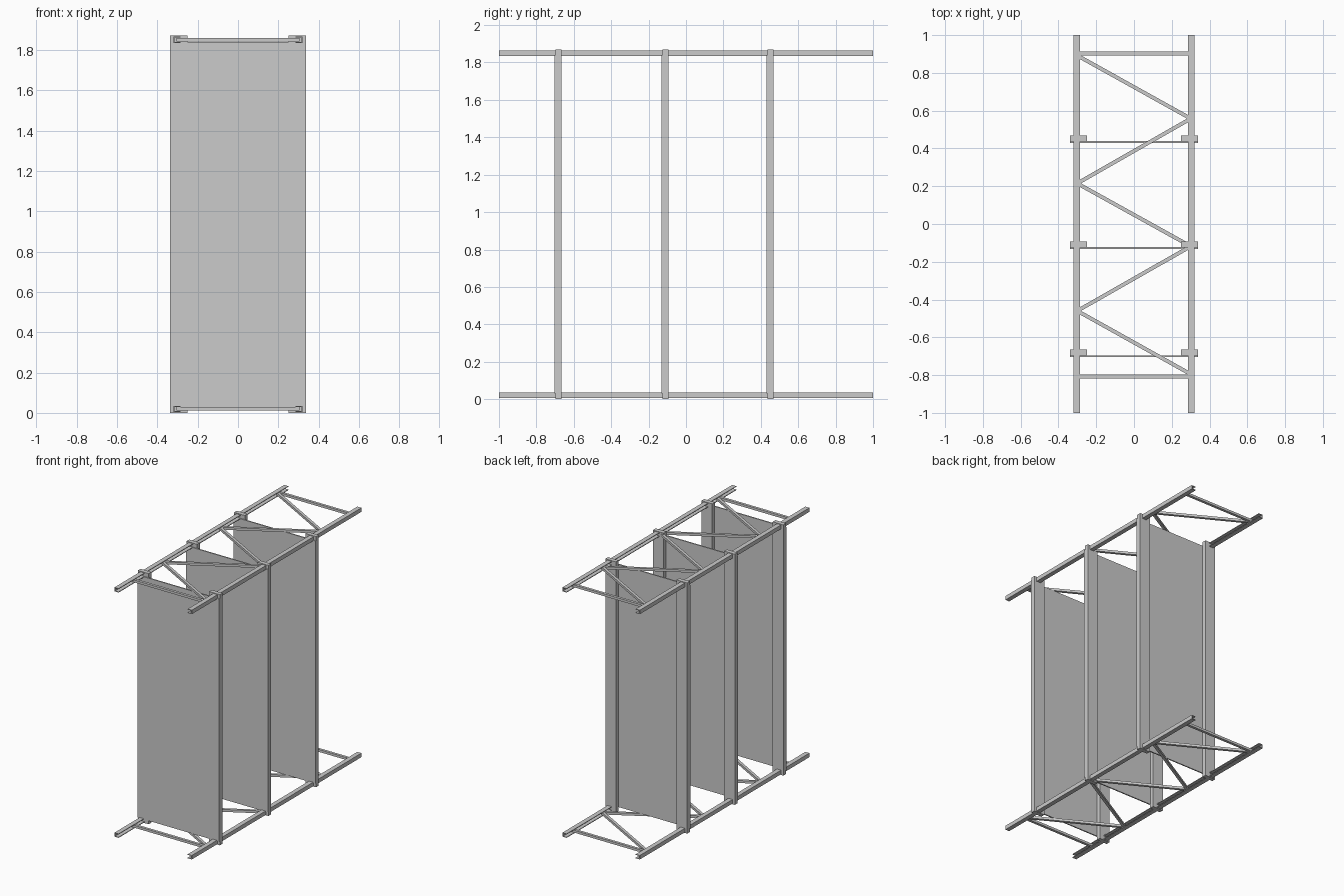
import bpy, bmesh, math
from mathutils import Vector

if "Cube" in bpy.data.objects:
    bpy.data.objects.remove(bpy.data.objects["Cube"])

H = 1.87            # overall height
CHORD_X = 0.302     # centre line of the long rails
RAIL_Z = (0.005, H - 0.035)


def make_object(name, bm):
    bmesh.ops.recalc_face_normals(bm, faces=bm.faces)
    mesh = bpy.data.meshes.new(name)
    bm.to_mesh(mesh)
    bm.free()
    obj = bpy.data.objects.new(name, mesh)
    bpy.context.collection.objects.link(obj)
    return obj


def box(name, lo, hi):
    bm = bmesh.new()
    bmesh.ops.create_cube(bm, size=1)
    for v in bm.verts:
        v.co = Vector([l + (c + 0.5) * (h - l) for c, l, h in zip(v.co, lo, hi)])
    return make_object(name, bm)


def channel(name, side, z):
    # C-section rail along y, open towards the centre of the frame
    o, i, t, h = 0.319, 0.285, 0.005, 0.03
    profile = [(o, 0), (o, h), (i, h), (i, h - t), (o - t, h - t),
               (o - t, t), (i, t), (i, 0)]
    bm = bmesh.new()
    face = bm.faces.new([bm.verts.new((side * x, -1, z + dz)) for x, dz in profile])
    ext = bmesh.ops.extrude_face_region(bm, geom=[face])
    verts = [e for e in ext["geom"] if isinstance(e, bmesh.types.BMVert)]
    bmesh.ops.translate(bm, verts=verts, vec=(0, 2, 0))
    return make_object(name, bm)


def brace(name, a, b, z):
    # Flat bar between two plan points
    a, b = Vector((*a, z)), Vector((*b, z))
    d = b - a
    obj = box(name, (-d.length / 2, -0.010, -0.009), (d.length / 2, 0.010, 0.009))
    obj.location = (a + b) / 2
    obj.rotation_euler.z = math.atan2(d.y, d.x)
    return obj


# Upper and lower lattice frames
zigzag = [(-0.295, 0.892), (0.295, 0.558), (-0.295, 0.215),
          (0.295, -0.118), (-0.295, -0.46), (0.295, -0.795)]
for level, z in zip(("lower", "upper"), RAIL_Z):
    channel(level + "_left_rail", -1, z)
    channel(level + "_right_rail", 1, z)
    zc = z + 0.015
    for k, y in enumerate((0.903, -0.807)):
        brace(f"{level}_cross_bar_{k + 1}", (-0.305, y), (0.305, y), zc)
    for k, (a, b) in enumerate(zip(zigzag, zigzag[1:])):
        # pull joints slightly apart in y, as in a welded zigzag
        brace(f"{level}_diagonal_{k + 1}", (a[0], a[1] - 0.003), (b[0], b[1] + 0.003), zc)

# Pairs of posts, each carrying a flat sheet on the front
for k, y in enumerate((-0.685, -0.113, 0.449)):
    for side, label in ((-1, "left"), (1, "right")):
        xs = sorted((side * 0.25, side * 0.338))
        box(f"{label}_post_{k + 1}", (xs[0], y - 0.012, 0), (xs[1], y + 0.020, H))
    box(f"panel_{k + 1}", (-0.338, y - 0.019, 0.03), (0.338, y - 0.010, 1.84))
